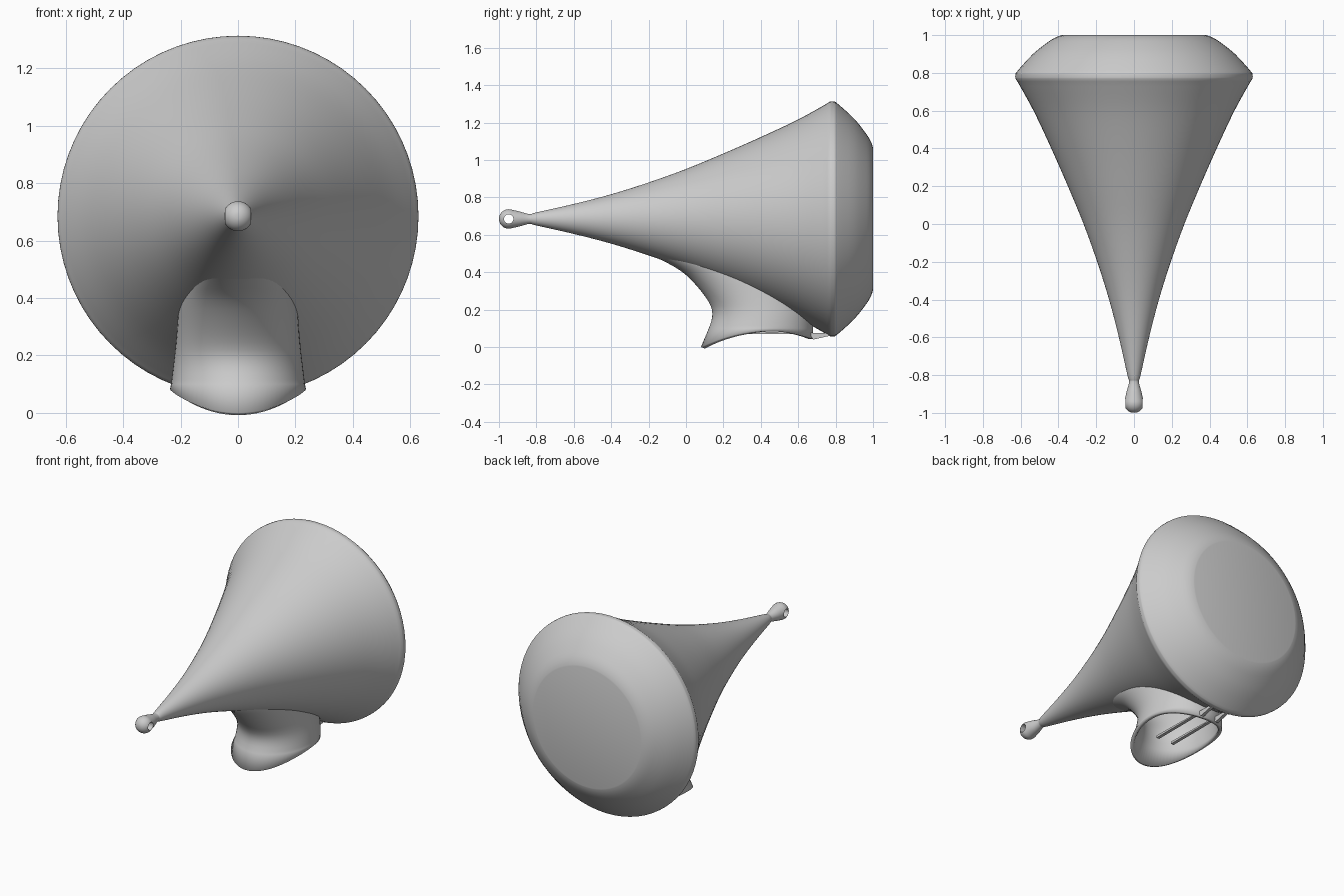
import bpy, bmesh, math

if "Cube" in bpy.data.objects:
    bpy.data.objects.remove(bpy.data.objects["Cube"], do_unlink=True)

AXIS_Z = 0.685
SEGS = 72

grey = bpy.data.materials.new("plain grey")
grey.use_nodes = True
grey.diffuse_color = (0.6, 0.6, 0.6, 1)
grey.node_tree.nodes["Principled BSDF"].inputs["Base Color"].default_value = (0.6, 0.6, 0.6, 1)


def finish(bm, name, angle=35):
    """Turn a bmesh into a smooth shaded object."""
    bmesh.ops.recalc_face_normals(bm, faces=bm.faces)
    mesh = bpy.data.meshes.new(name)
    bm.to_mesh(mesh)
    bm.free()
    obj = bpy.data.objects.new(name, mesh)
    mesh.materials.append(grey)
    bpy.context.collection.objects.link(obj)
    bpy.ops.object.select_all(action='DESELECT')
    bpy.context.view_layer.objects.active = obj
    obj.select_set(True)
    bpy.ops.object.shade_smooth_by_angle(angle=math.radians(angle))
    return obj


def apply_modifiers(obj):
    bpy.context.view_layer.objects.active = obj
    for mod in list(obj.modifiers):
        bpy.ops.object.modifier_apply(modifier=mod.name)


def skin(bm, rings):
    """Bridge successive rings of points with quads."""
    loops = [[bm.verts.new(p) for p in ring] for ring in rings]
    for a, b in zip(loops, loops[1:]):
        for i in range(len(a)):
            j = (i + 1) % len(a)
            bm.faces.new((a[i], a[j], b[j], b[i]))
    return loops


def smooth_path(points, steps=4):
    """Catmull-Rom curve through the points."""
    out = []
    for i in range(len(points) - 1):
        p = [points[max(0, min(len(points) - 1, i + k))] for k in (-1, 0, 1, 2)]
        for s in range(steps):
            t = s / steps
            out.append(tuple(0.5 * (2 * b + (c - a) * t + (2 * a - 5 * b + 4 * c - d) * t * t
                                    + (3 * b - a - 3 * c + d) * t ** 3)
                             for a, b, c, d in zip(*p)))
    return out + [points[-1]]


# Horn: ball tip, flared cone and bevelled back, turned about the y axis
ball = [(-0.948 - 0.052 * math.cos(a), 0.052 * math.sin(a))
        for a in (math.radians(d) for d in range(10, 111, 10))]
cone = smooth_path([(-0.89, 0.04), (-0.835, 0.026), (-0.8, 0.035), (-0.6, 0.08), (-0.4, 0.132),
                    (-0.2, 0.195), (0, 0.267), (0.2, 0.35), (0.4, 0.438), (0.6, 0.532), (0.755, 0.618)])
back = smooth_path([(0.77, 0.628), (0.79, 0.628), (0.81, 0.617), (0.9, 0.535),
                    (0.965, 0.453), (0.99, 0.41), (1.0, 0.38)], 3)
bm = bmesh.new()
angles = [2 * math.pi * i / SEGS for i in range(SEGS)]
loops = skin(bm, [[(r * math.cos(a), y, AXIS_Z + r * math.sin(a)) for a in angles]
                  for y, r in ball + cone + back])
bm.faces.new(loops[0])
bm.faces.new(loops[-1])
horn = finish(bm, "horn")

# Cross hole through the ball tip
bpy.ops.mesh.primitive_cylinder_add(vertices=32, radius=0.025, depth=0.3,
                                    location=(0, -0.948, AXIS_Z), rotation=(0, math.pi / 2, 0))
cutter = bpy.context.object
cutter.name = "hole_cutter"
cutter.hide_render = True
cut = horn.modifiers.new("hole", 'BOOLEAN')
cut.operation = 'DIFFERENCE'
cut.solver = 'EXACT'
cut.object = cutter
apply_modifiers(horn)
bpy.data.objects.remove(cutter, do_unlink=True)

# Neck socket: oval sections (height, front y, back y, half width), arched bottom edge
sections = smooth_path([(0.1, 0.122, 0.68, 0.233), (0.16, 0.14, 0.68, 0.226), (0.22, 0.132, 0.675, 0.219),
                        (0.3, 0.08, 0.67, 0.212), (0.39, -0.005, 0.66, 0.205),
                        (0.45, -0.1, 0.64, 0.19), (0.5, -0.2, 0.62, 0.17)], 3)


def oval(z, front, rear, half):
    mid, reach = (front + rear) / 2, (rear - front) / 2
    return [(half * math.cos(a), mid + reach * math.sin(a), z) for a in angles]


rim = [(x, y, 0.085 - 0.69 * (y - 0.43) ** 2) for x, y, z in oval(0, 0.08, 0.68, 0.237)]
bm = bmesh.new()
skin(bm, [rim] + [oval(*s) for s in sections])
neck = finish(bm, "neck_socket", 50)
wall = neck.modifiers.new("wall", 'SOLIDIFY')
wall.thickness = 0.022
wall.offset = -1
apply_modifiers(neck)

# Pair of thin rails inside the socket, running back to the horn rim
side = [(0.28, 0.07), (0.66, 0.07), (0.68, 0.04), (0.79, 0.065), (0.75, 0.075), (0.28, 0.085)]
for name, x in (("left_rail", 0.055), ("right_rail", -0.055)):
    bm = bmesh.new()
    ends = skin(bm, [[(x + d, y, z) for y, z in side] for d in (-0.01, 0.01)])
    for loop in ends:
        bm.faces.new(loop)
    finish(bm, name, 20)
